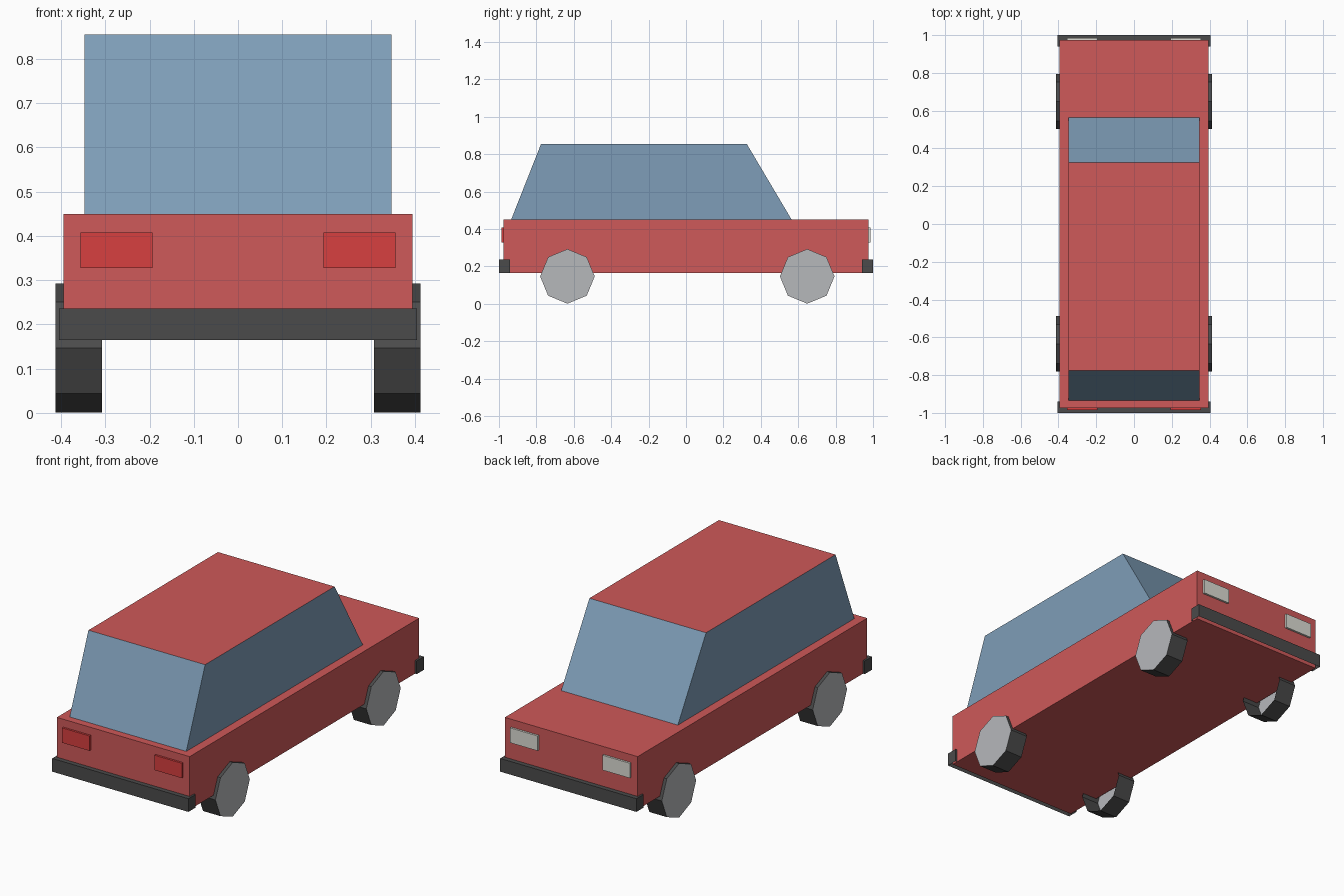
import bpy, bmesh, math
from mathutils import Matrix

if "Cube" in bpy.data.objects:
    bpy.data.objects.remove(bpy.data.objects["Cube"])


def material(name, rgb):
    m = bpy.data.materials.new(name)
    m.diffuse_color = (*rgb, 1)
    m.use_nodes = True
    m.node_tree.nodes["Principled BSDF"].inputs["Base Color"].default_value = m.diffuse_color
    return m


RED = material("red_paint", (0.62, 0.10, 0.10))
GLASS = material("glass", (0.21, 0.34, 0.48))
DARK = material("dark_rubber", (0.07, 0.07, 0.07))
HUB = material("hub_grey", (0.47, 0.48, 0.50))
TAIL = material("tail_red", (0.68, 0.05, 0.05))
LAMP = material("lamp_white", (0.72, 0.72, 0.66))


def finish(name, bm, mats):
    mesh = bpy.data.meshes.new(name)
    bm.to_mesh(mesh)
    bm.free()
    for m in mats:
        mesh.materials.append(m)
    obj = bpy.data.objects.new(name, mesh)
    bpy.context.collection.objects.link(obj)
    return obj


def box_mesh(x0, x1, y0, y1, z0, z1):
    bm = bmesh.new()
    centre = Matrix.Translation(((x0 + x1) / 2, (y0 + y1) / 2, (z0 + z1) / 2))
    bmesh.ops.create_cube(bm, size=1, matrix=centre @ Matrix.Diagonal((x1 - x0, y1 - y0, z1 - z0, 1)))
    return bm


# Lower body
finish("body", box_mesh(-0.395, 0.395, -0.975, 0.975, 0.165, 0.45), [RED])

# Cabin: side profile extruded across the car, red roof on glass sides
bm = bmesh.new()
profile = [(-0.935, 0.45), (0.565, 0.45), (0.325, 0.855), (-0.775, 0.855)]
side = bm.faces.new([bm.verts.new((-0.347, y, z)) for y, z in profile])
ext = bmesh.ops.extrude_face_region(bm, geom=[side], use_keep_orig=True)
bmesh.ops.translate(bm, vec=(0.694, 0, 0), verts=[v for v in ext["geom"] if isinstance(v, bmesh.types.BMVert)])
bmesh.ops.recalc_face_normals(bm, faces=bm.faces)
for f in bm.faces:
    f.material_index = 1 if f.normal.z > 0.9 else 0
bmesh.ops.delete(bm, geom=[f for f in bm.faces if f.normal.z < -0.9], context='FACES')
finish("cabin", bm, [GLASS, RED])

# Bumpers (open underneath) and lamps at both ends
for end, sign, lamp in (("front", -1, TAIL), ("back", 1, LAMP)):
    ya, yb = sorted((sign * 0.94, sign * 1.0))
    bm = box_mesh(-0.405, 0.405, ya, yb, 0.165, 0.236)
    bmesh.ops.delete(bm, geom=[f for f in bm.faces if f.normal.z < -0.9], context='FACES')
    finish(end + "_bumper", bm, [DARK])
    ya, yb = sorted((sign * 0.97, sign * 0.986))
    for label, s in (("left", -1), ("right", 1)):
        xa, xb = sorted((s * 0.193, s * 0.356))
        finish(f"{end}_{label}_lamp", box_mesh(xa, xb, ya, yb, 0.328, 0.408), [lamp])

# Eight-sided wheels: dark tread, grey outer cap, open inner side
for end, y in (("front", -0.634), ("back", 0.648)):
    for label, s in (("left", -1), ("right", 1)):
        bm = bmesh.new()
        bmesh.ops.create_cone(
            bm, cap_ends=True, segments=8, radius1=0.146, radius2=0.146, depth=0.104,
            matrix=Matrix.Translation((s * 0.36, y, 0.147)) @ Matrix.Rotation(math.pi / 2, 4, 'Y'))
        bm.normal_update()
        for f in bm.faces:
            f.material_index = 1 if abs(f.normal.x) > 0.9 else 0
        bmesh.ops.delete(bm, geom=[f for f in bm.faces if f.normal.x * s < -0.9], context='FACES')
        finish(f"{end}_{label}_wheel", bm, [DARK, HUB])
